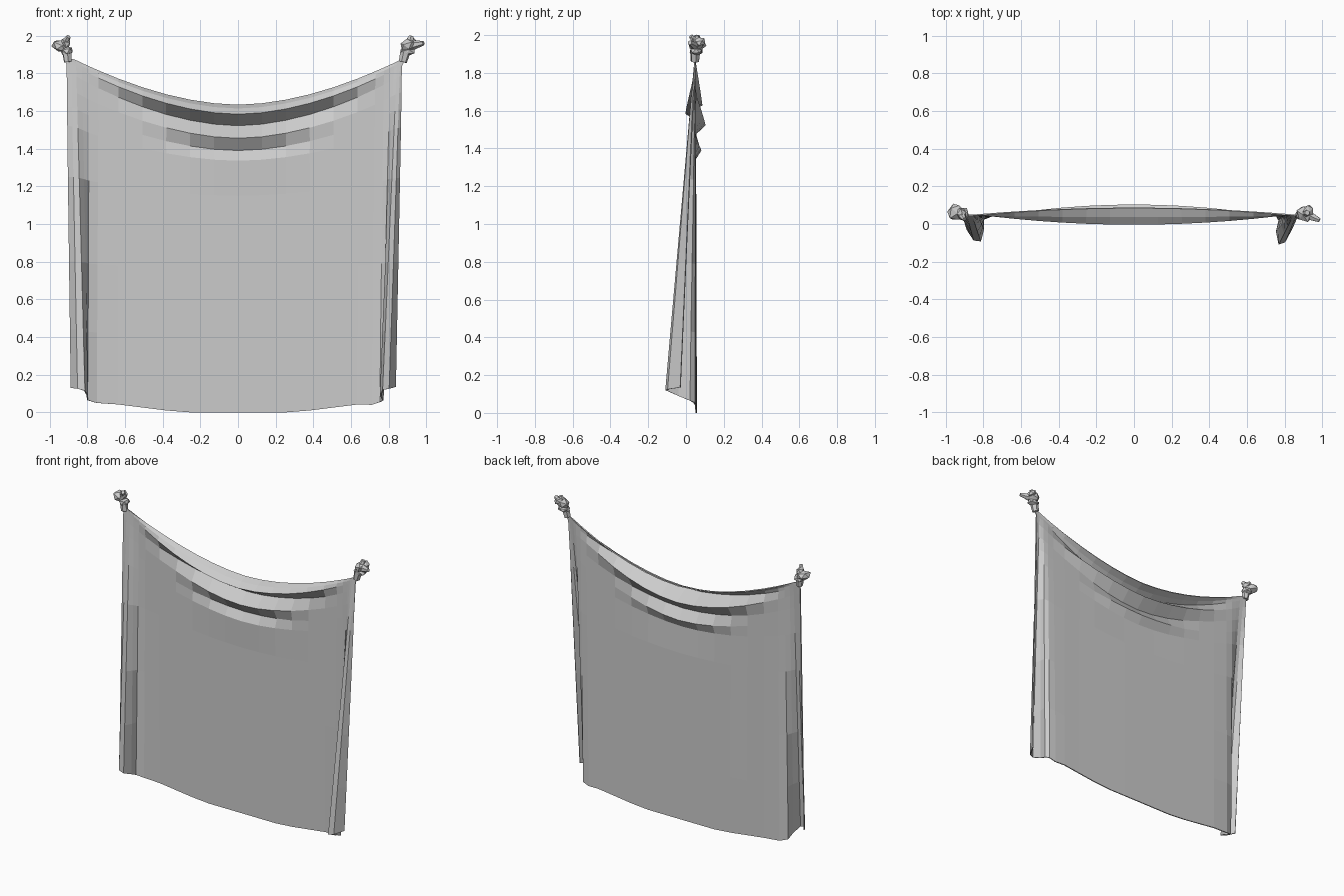
import bpy, bmesh, random
from mathutils import Vector, Euler

if "Cube" in bpy.data.objects:
    bpy.data.objects.remove(bpy.data.objects["Cube"])


def finish(bm, name):
    bmesh.ops.recalc_face_normals(bm, faces=bm.faces)
    me = bpy.data.meshes.new(name)
    bm.to_mesh(me)
    bm.free()
    ob = bpy.data.objects.new(name, me)
    bpy.context.collection.objects.link(ob)
    return ob


# Columns: (x at top, x at bottom, y at bottom, z at bottom); outer ones fold forward
left = [(-.91, -.885, -.03, .13), (-.885, -.85, -.085, .125), (-.86, -.815, -.09, .115),
        (-.83, -.80, -.03, .09), (-.79, -.80, .025, .065), (-.74, -.75, .045, .05)]
right = [(.73, .71, .05, .04), (.775, .755, .045, .055), (.81, .77, .02, .065),
         (.83, .757, -.04, .09), (.845, .77, -.107, .12), (.86, .80, -.095, .125), (.87, .835, -.03, .135)]
middle = []
for i in range(-5, 6):
    x = i * .127
    middle.append((x, x, .052, .05 * max(0, abs(x) - .3) / .4))
columns = left + middle + right

# Rows: (z at centre, z at corner, y at centre, half width of the fold)
rows = [(1.63, 1.885, .088, .85), (1.61, 1.87, .04, .8), (1.583, 1.85, .002, .78),
        (1.522, 1.80, .102, .68), (1.455, 1.71, .03, .50), (1.39, 1.62, .08, .42),
        (1.335, 1.52, .045, .38), (1.15, 1.25, .052, .5), (.75, .8, .052, .5),
        (.38, .44, .052, .5), (0, 0, .052, .5)]

# Hanging cloth with swagged top and forward-folded side edges
bm = bmesh.new()
grid = []
for r, (zc, zk, yc, w) in enumerate(rows):
    line = []
    for xt, xb, yb, zb in columns:
        sag = min(1, abs(xt) / .89) ** 1.8
        z = zc + (zk - zc) * sag
        if r == len(rows) - 1:
            z = zb
        f = min(1, max(0, (1.86 - z) / 1.74))
        x = xt + (xb - xt) * f
        if abs(xt) > .86 and r < 2:
            x *= 1.015
        base = .047 + (yb - .047) * f
        y = base + (yc - .05) * max(0, 1 - (abs(xt) / w) ** 2)
        line.append(bm.verts.new((x, y, z)))
    grid.append(line)
for a, b in zip(grid, grid[1:]):
    for i in range(len(a) - 1):
        bm.faces.new((a[i], a[i + 1], b[i + 1], b[i]))
cloth = finish(bm, "hanging_cloth")
solid = cloth.modifiers.new("thickness", 'SOLIDIFY')
solid.thickness = .007
solid.offset = 0


# Faceted lump used for the knots
def lump(bm, loc, size, rot, rnd, jitter=.12):
    verts = bmesh.ops.create_icosphere(bm, subdivisions=1, radius=1)["verts"]
    turn = Euler(rot).to_matrix()
    for v in verts:
        p = v.co * (1 + rnd.uniform(-jitter, jitter))
        v.co = Vector(loc) + turn @ Vector([p[i] * size[i] for i in range(3)])


# Tapered twist of cloth poking out of or leading into a knot
def twist(bm, a, b, r1, r2):
    a, b = Vector(a), Vector(b)
    d = b - a
    verts = bmesh.ops.create_cone(bm, cap_ends=True, segments=6, radius1=r1,
                                  radius2=r2, depth=d.length)["verts"]
    turn = d.to_track_quat('Z', 'Y').to_matrix()
    for v in verts:
        v.co = (a + b) / 2 + turn @ v.co


def knot(name, seed, lumps, twists):
    rnd = random.Random(seed)
    bm = bmesh.new()
    for loc, size, rot in lumps:
        lump(bm, loc, size, rot, rnd)
    for t in twists:
        twist(bm, *t)
    finish(bm, name)


# Corner knots
knot("left_knot", 3,
     [((-.945, .062, 1.945), (.048, .05, .033), (.2, .3, 0)),
      ((-.91, .055, 1.918), (.035, .04, .026), (0, -.2, .3)),
      ((-.915, .055, 1.962), (.028, .034, .028), (.4, 0, .5))],
     [((-.92, .055, 1.96), (-.90, .025, 1.995), .022, .012),
      ((-.903, .047, 1.86), (-.91, .05, 1.92), .022, .026)])
knot("right_knot", 8,
     [((.905, .055, 1.95), (.045, .048, .035), (.1, -.3, .2)),
      ((.90, .055, 1.913), (.046, .036, .022), (0, -.1, 0)),
      ((.925, .07, 1.965), (.034, .034, .026), (.3, .2, .6))],
     [((.93, .045, 1.95), (.985, .02, 1.96), .026, .012),
      ((.91, .055, 1.96), (.92, .06, 1.998), .024, .014),
      ((.875, .047, 1.86), (.89, .05, 1.92), .022, .028)])
